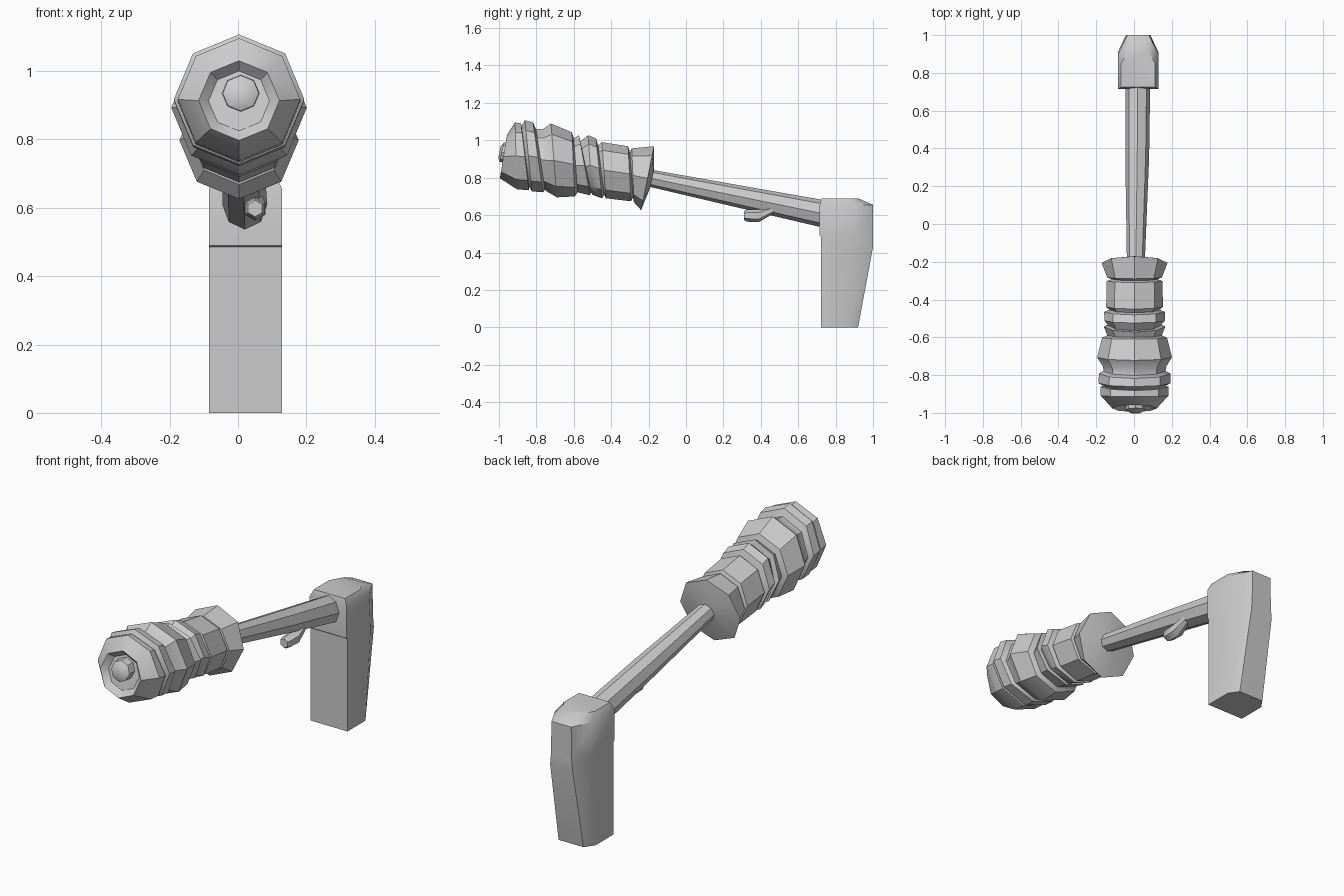
import bpy, bmesh
from math import sin, cos, pi
from mathutils import Vector

if "Cube" in bpy.data.objects:
    bpy.data.objects.remove(bpy.data.objects["Cube"])


def loft(name, rings, angle=40):
    """Skin a list of equal-length point rings and cap both ends."""
    bm = bmesh.new()
    loops = [[bm.verts.new(p) for p in r] for r in rings]
    n = len(rings[0])
    for a, b in zip(loops, loops[1:]):
        for i in range(n):
            j = (i + 1) % n
            bm.faces.new((a[i], a[j], b[j], b[i]))
    bm.faces.new(loops[0])
    bm.faces.new(loops[-1])
    bmesh.ops.recalc_face_normals(bm, faces=bm.faces[:])
    mesh = bpy.data.meshes.new(name)
    bm.to_mesh(mesh)
    bm.free()
    ob = bpy.data.objects.new(name, mesh)
    bpy.context.collection.objects.link(ob)
    bpy.ops.object.select_all(action='DESELECT')
    ob.select_set(True)
    bpy.context.view_layer.objects.active = ob
    bpy.ops.object.shade_smooth_by_angle(angle=angle * pi / 180)
    return ob


def tilted_ring(yt, zt, yb, zb, cx, rx=None, n=8):
    """Polygon ring spanning a top point and a bottom point in the yz plane."""
    top, bot = Vector((cx, yt, zt)), Vector((cx, yb, zb))
    c, u = (top + bot) / 2, (top - bot) / 2
    rx = rx or u.length
    return [c + u * cos(2 * pi * i / n) + Vector((rx * sin(2 * pi * i / n), 0, 0))
            for i in range(n)]


# wrapped grip: (top y, top z, bottom y, bottom z) per ring, ends dished
wraps = [
    (-.93, 1.00, -.965, .825), (-.957, 1.03, -.995, .797),
    (-.914, 1.096, -.904, .738), (-.882, 1.09, -.84, .733),
    (-.879, 1.075, -.838, .75), (-.861, 1.107, -.824, .727),
    (-.818, 1.096, -.765, .722), (-.802, 1.06, -.754, .735),
    (-.765, 1.06, -.745, .727), (-.722, 1.09, -.69, .695),
    (-.61, 1.043, -.594, .70), (-.60, 1.01, -.58, .722),
    (-.572, 1.027, -.513, .706), (-.565, .995, -.508, .722),
    (-.524, 1.027, -.50, .708), (-.481, 1.01, -.449, .69),
    (-.47, .973, -.438, .708), (-.45, .99, -.428, .69),
    (-.31, .968, -.294, .674), (-.30, .936, -.283, .695),
    (-.29, .957, -.278, .668), (-.171, .968, -.24, .626),
    (-.17, .84, -.19, .75)]
loft("wrapped_grip", [tilted_ring(*w, cx=.003) for w in wraps], 35)

# end knob
loft("end_knob", [tilted_ring(y + s * .2, .935 + s, y - s * .2, .935 - s, .008)
                  for y, s in ((-.998, .03), (-.985, .052), (-.90, .055))])

# tapered shaft
shaft = [(-.26, .81, .045, .008), (-.18, .795, .045, .01), (.35, .686, .06, .017),
         (.76, .602, .072, .02)]
loft("shaft", [tilted_ring(y + .2 * r, z + r, y - .2 * r, z - r, cx, min(r + .003, .066))
               for y, z, r, cx in shaft])

# small peg under the shaft
peg = [(.31, .598, .024), (.325, .597, .032), (.39, .597, .035), (.47, .63, .02)]
loft("peg", [tilted_ring(y, z + r, y, z - r, .05, n=6) for y, z, r in peg])


def post_section(z, front, side, back, hw, bw):
    """Six-sided section: flat front, straight sides, narrower back."""
    cx = .022
    return [(cx - hw, front, z), (cx + hw, front, z), (cx + hw, side, z),
            (cx + bw, back, z), (cx - bw, back, z), (cx - hw, side, z)]


# head and downward post
loft("head_post", [
    post_section(0, .722, .87, .92, .107, .072),
    post_section(.43, .722, .91, 1.0, .107, .065),
    post_section(.485, .722, .91, 1.0, .107, .06),
    post_section(.49, .715, .91, 1.0, .107, .06),
    post_section(.655, .715, .90, 1.0, .107, .057),
    post_section(.69, .725, .85, .92, .09, .05)])
